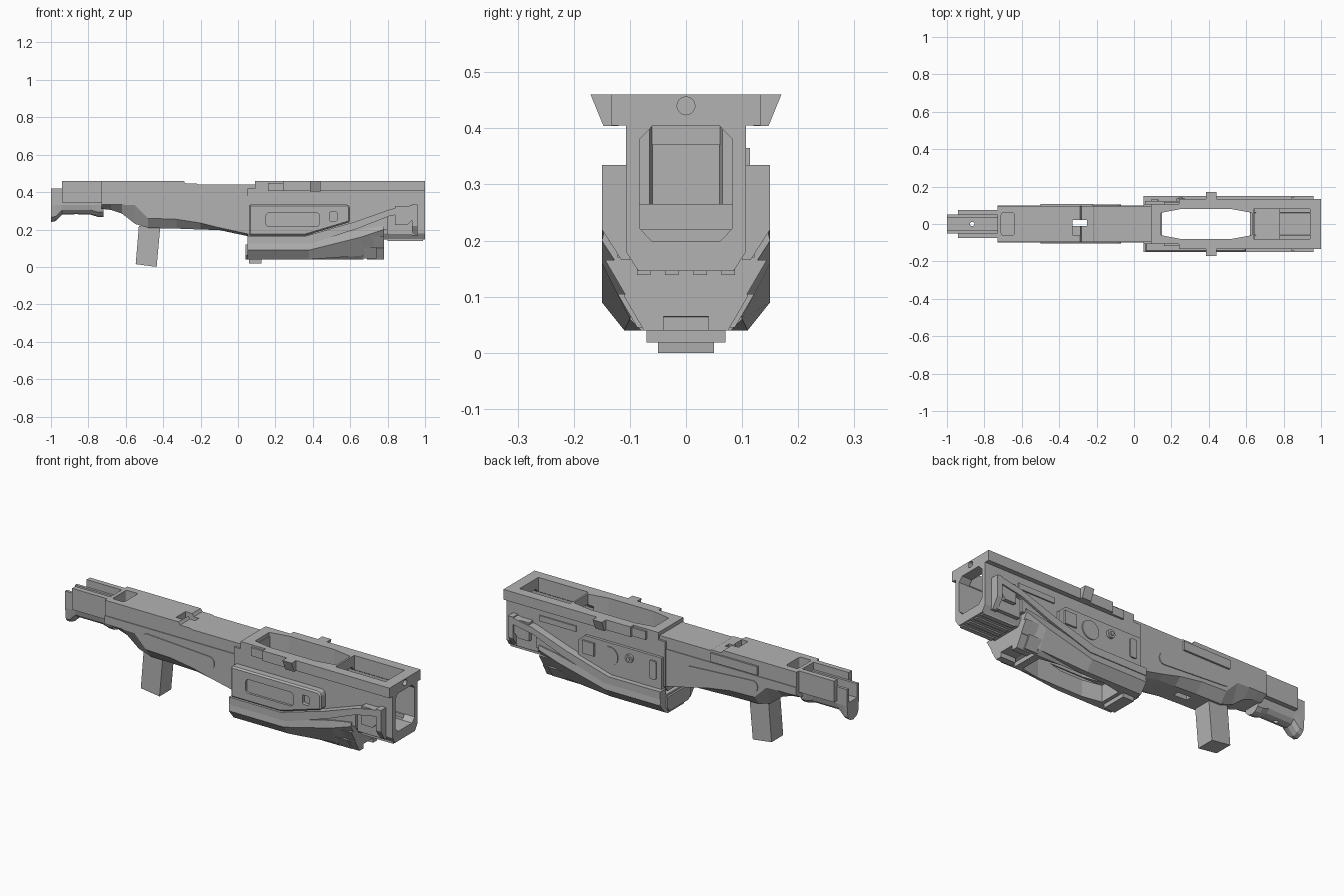
import bpy, bmesh, math

if "Cube" in bpy.data.objects:
    bpy.data.objects.remove(bpy.data.objects["Cube"], do_unlink=True)

GREY = (0.45, 0.45, 0.45, 1)
mat = bpy.data.materials.new("plain_grey")
mat.use_nodes = True
mat.diffuse_color = GREY
mat.node_tree.nodes["Principled BSDF"].inputs["Base Color"].default_value = GREY


def finish(name, bm):
    bmesh.ops.recalc_face_normals(bm, faces=bm.faces)
    mesh = bpy.data.meshes.new(name)
    bm.to_mesh(mesh)
    bm.free()
    mesh.materials.append(mat)
    obj = bpy.data.objects.new(name, mesh)
    bpy.context.collection.objects.link(obj)
    return obj


def skin(name, rings):
    """Join matching rings of points and cap both ends."""
    bm = bmesh.new()
    loops = [[bm.verts.new(p) for p in r] for r in rings]
    n = len(loops[0])
    for a, b in zip(loops, loops[1:]):
        for i in range(n):
            j = (i + 1) % n
            bm.faces.new((a[i], a[j], b[j], b[i]))
    bm.faces.new(loops[0])
    bm.faces.new(loops[-1])
    return finish(name, bm)


def prism(name, pts, axis, a, b):
    place = {"x": lambda p, t: (t, p[0], p[1]),
             "y": lambda p, t: (p[0], t, p[1]),
             "z": lambda p, t: (p[0], p[1], t)}[axis]
    return skin(name, [[place(p, t) for p in pts] for t in (a, b)])


def loft(name, stations):
    """Each station is x and the left half of a section, top to bottom."""
    rings = []
    for x, half in stations:
        other = [(-y, z) for y, z in reversed(half) if y > 0]
        rings.append([(x, y, z) for y, z in half + other])
    return skin(name, rings)


def rect(a, b, c, d):
    return [(a, c), (b, c), (b, d), (a, d)]


def box(name, x0, x1, y0, y1, z0, z1):
    return prism(name, rect(x0, x1, y0, y1), "z", z0, z1)


def oval(x0, x1, z0, z1, r, slope=0.0, steps=4):
    """Rounded rectangle, optionally sheared along its length."""
    pts = []
    corners = [(x1 - r, z1 - r), (x0 + r, z1 - r), (x0 + r, z0 + r), (x1 - r, z0 + r)]
    for k, (cx, cz) in enumerate(corners):
        for i in range(steps + 1):
            t = math.pi / 2 * (k + i / steps)
            x = cx + r * math.cos(t)
            pts.append((x, cz + r * math.sin(t) + slope * (x - x0)))
    return pts


def disc(cx, cz, r, n=20):
    return [(cx + r * math.cos(math.tau * i / n), cz + r * math.sin(math.tau * i / n)) for i in range(n)]


def cut(targets, cutter):
    cutter.hide_render = True
    for obj in targets:
        mod = obj.modifiers.new("cut", "BOOLEAN")
        mod.operation, mod.solver, mod.object = "DIFFERENCE", "EXACT", cutter
        bpy.context.view_layer.objects.active = obj
        bpy.ops.object.modifier_apply(modifier=mod.name)
    bpy.data.objects.remove(cutter, do_unlink=True)


# Receiver with sloped underside
spine = [(-.73, .335, .31), (-.68, .333, .305), (-.62, .333, .285), (-.55, .33, .23), (-.48, .26, .208),
         (-.33, .255, .205), (-.2, .235, .2), (-.1, .21, .197), (.06, .175, .163)]
receiver = loft("receiver", [(x, [(.1, .378), (.1, m), (.06, b)]) for x, m, b in spine])
deck = prism("top_deck", [(-.73, .37), (-.73, .46), (-.29, .46), (-.28, .445), (-.22, .445), (-.21, .44),
                          (.15, .44), (.15, .37)], "y", -.096, .096)
prism("pistol_grip", [(-.53, .22), (-.415, .22), (-.435, 0), (-.547, .015)], "y", -.05, .05)
cut([receiver, deck], box("trigger_slot", -.33, -.25, -.01, .022, .1, .6))
cut([deck], box("sear_notch", -.33, -.29, -.06, -.009, .42, .6))
cut([deck], prism("deck_pocket", oval(-.71, -.64, -.06, .06, .012), "z", .4, .6))
box("bolt_rail", -.5, -.22, .09, .106, .385, .432)
for s, side in ((-1, "right"), (1, "left")):
    prism(side + "_receiver_panel", oval(-.5, -.07, .285, .35, .03, -.06), "y", .098 * s, .104 * s)

# Shoulder stock: side rails, rounded trough and butt
for s, side in ((-1, "right"), (1, "left")):
    box(side + "_stock_rail", -.94, -.73, .048 * s, .076 * s, .345, .46)


def trough(top, low):
    return [(.05, top), (.05, .33), (.044, low + .025), (.026, low + .007), (0, low)]


stock = loft("stock_tube", [(-1, trough(.42, .24)), (-.975, trough(.42, .245)), (-.94, trough(.42, .28)),
                            (-.79, trough(.42, .28)), (-.75, trough(.42, .268)), (-.72, trough(.42, .268))])
cut([stock], box("trough_slot", -1.1, -.725, -.035, .035, .345, .6))
cut([stock], prism("stock_pin_hole", disc(-.865, 0, .012), "z", .1, .6))

# Front housing and top flange
core = loft("front_housing", [(x, [(.107, .42), (.107, .18), (.085, .146)]) for x in (.05, 1)])
collar = box("rear_collar", .09, .25, -.107, .107, .4, .46)
flange = box("top_flange", .24, 1, -.133, .133, .405, .46)
for s, side in ((-1, "right"), (1, "left")):
    prism(side + "_sight_lug", [(.12 * s, .46), (.17 * s, .46), (.147 * s, .404), (.12 * s, .404)], "x", .385, .44)
    box(side + "_flange_step", .16, .3, .1 * s, .118 * s, .405, .45)

# Lower fore grip
shell = loft("fore_grip", [
    (.05, [(.145, .13), (.15, .09), (.11, .04)]),
    (.38, [(.145, .13), (.15, .09), (.11, .04)]),
    (.66, [(.145, .2), (.15, .16), (.1, .06)]),
    (.78, [(.145, .22), (.15, .2), (.085, .1)])])
keel = loft("grip_keel", [(x, [(.1, .12), (.1, .06), (.08, .04)]) for x in (.04, .67)])
box("rear_grip_lug", .06, .125, -.07, .07, .018, .06)
toe = loft("front_grip_toe", [(x, [(.1, .15), (.11, .1), (.075, .035 + .005)]) for x in (.69, .78)])
cut([toe], box("toe_channel", .6, .9, -.04, .04, 0, .065))

# Openings: well, muzzle tray and muzzle mouth
well = [(.145, -.06), (.25, -.08), (.52, -.08), (.63, -.06), (.63, .06), (.52, .08), (.25, .08), (.145, .06)]
cut([core, collar, flange, shell, keel], prism("well", well, "z", -.1, .7))
cut([core, flange], box("tray", .64, .94, -.08, .08, .2, .7))
mouth = [(-.083, .222), (-.06, .198), (.06, .198), (.083, .222), (.083, .38), (.06, .404), (-.06, .404), (-.083, .38)]
cut([core], prism("mouth", mouth, "x", .6, 1.1))
cut([flange], prism("rod_hole", disc(0, .44, .016), "x", .96, 1.1))
box("tray_stop", .62, .645, -.084, .084, .19, .265)

# Muzzle underside ribs
for i in range(4):
    y = -.075 + .05 * i
    box("muzzle_rib_%d" % (i + 1), .8, .99, y - .012, y + .012, .139, .15)

# Side armour on both flanks
for s, side in ((-1, "right"), (1, "left")):
    prism(side + "_diagonal_rail", [(.05, .165), (.36, .165), (.62, .24), (.82, .31), (.96, .335), (.96, .3),
                                    (.81, .272), (.64, .205), (.39, .125), (.05, .125)], "y", .1 * s, .15 * s)
    prism(side + "_rail_skirt", [(.05, .14), (.38, .14), (.8, .285), (.8, .2), (.76, .2), (.4, .09),
                                 (.05, .09)], "y", .1 * s, .138 * s)
    prism(side + "_end_post", [(.1 * s, .335), (.15 * s, .335), (.15 * s, .22), (.115 * s, .165),
                               (.1 * s, .165)], "x", .93, .96)
    box(side + "_cheek", .8, .94, .1 * s, .122 * s, .17, .3)
    prism(side + "_cheek_block", [(.84, .325), (.93, .325), (.93, .25), (.905, .225), (.84, .225)], "y",
          .1 * s, .143 * s)
    # Tooth fins under the rail
    for i, x in enumerate((.74, .78)):
        z, w = .105 + .06 * i, .122 + .022 * i
        prism(side + "_fin_%d" % (i + 1), [(.09 * s, z), (w * s, z), ((w - .035) * s, z - .06),
                                           (.07 * s, z - .06)], "x", x - .08, x)

# Right flank cover with slot and window
cover = prism("right_cover", [(.06, .335), (.585, .335), (.6, .32), (.6, .24), (.36, .168), (.06, .168)],
              "y", -.1, -.15)
bevel = cover.modifiers.new("edge", "BEVEL")
bevel.width, bevel.segments = .008, 1
bpy.context.view_layer.objects.active = cover
bpy.ops.object.modifier_apply(modifier=bevel.name)
cut([cover], prism("cover_slot", oval(.15, .435, .215, .29, .018), "y", -.138, -.3))
cut([cover], prism("cover_window", oval(.49, .53, .245, .295, .008), "y", -.13, -.3))

# Left flank details: backing plate, round cap, boss and slots
prism("left_backing", [(.06, .335), (.52, .335), (.56, .3), (.56, .22), (.36, .165), (.06, .165)],
      "y", .1, .122)
prism("round_cap", disc(.37, .265, .05, 28), "y", .1, .127)
prism("boss", disc(.25, .285, .022, 16), "y", .1, .136)
prism("boss_centre", disc(.25, .285, .011, 12), "y", .1, .142)
box("catch_plate", .46, .53, .1, .132, .24, .31)
box("long_bar", .58, .8, .1, .114, .335, .365)
prism("ejector_plate", oval(.09, .13, .21, .31, .01), "y", .1, .13)
